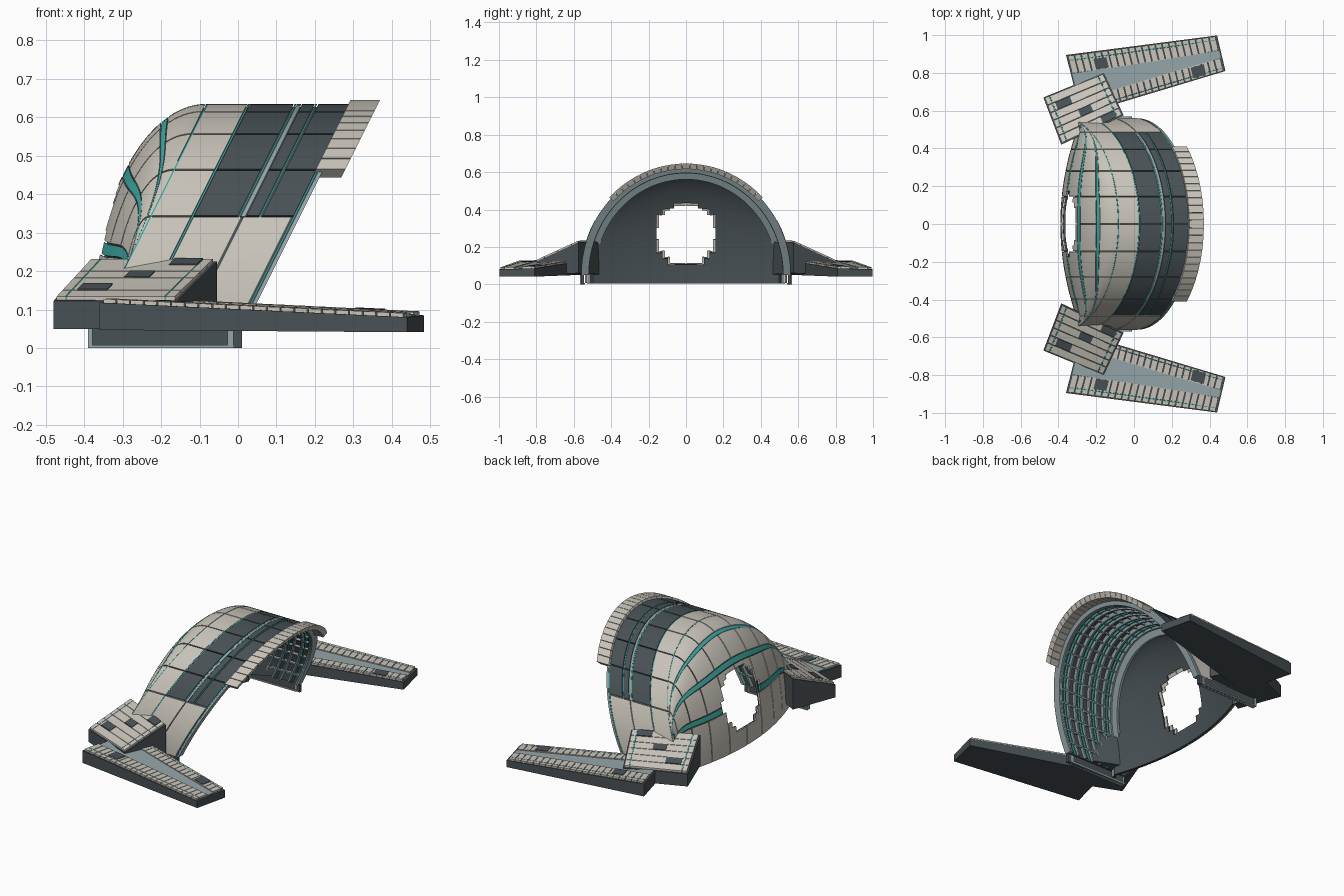
import bpy, bmesh, math
from mathutils import Vector

if "Cube" in bpy.data.objects:
    bpy.data.objects.remove(bpy.data.objects["Cube"])


def material(name, rgb):
    m = bpy.data.materials.new(name)
    m.diffuse_color = (*rgb, 1)
    m.use_nodes = True
    m.node_tree.nodes["Principled BSDF"].inputs["Base Color"].default_value = m.diffuse_color
    return m


BEIGE = material("beige", (.58, .55, .49))
DARK = material("dark", (.065, .082, .09))
TEAL = material("teal", (.05, .4, .37))
GREY = material("blue_grey", (.30, .38, .40))


def finish(name, bm, mat, mirror):
    bmesh.ops.recalc_face_normals(bm, faces=bm.faces)
    me = bpy.data.meshes.new(name)
    bm.to_mesh(me)
    bm.free()
    ob = bpy.data.objects.new(name, me)
    bpy.context.collection.objects.link(ob)
    me.materials.append(mat)
    bpy.ops.object.select_all(action='DESELECT')
    ob.select_set(True)
    bpy.context.view_layer.objects.active = ob
    bpy.ops.object.shade_smooth_by_angle(angle=math.radians(30))
    if mirror:
        ob.modifiers.new("mirror", 'MIRROR').use_axis = (False, True, False)
    return ob


def panels(name, f, rects, mat, d=0, th=.01, n=1, m=1, hole=0, mirror=False):
    """Thick patches of the surface f(p, q, depth), one per (p0, p1, q0, q1)."""
    bm = bmesh.new()
    for p0, p1, q0, q1 in rects:
        P = [p0 + (p1 - p0) * i / n for i in range(n + 1)]
        Q = [q0 + (q1 - q0) * j / m for j in range(m + 1)]
        V = [[[bm.verts.new(f(p, q, dd)) for dd in (d, d + th)] for q in Q] for p in P]
        keep = set()
        for i in range(n):
            for j in range(m):
                c = Vector(f((P[i] + P[i + 1]) / 2, (Q[j] + Q[j + 1]) / 2, d))
                if math.hypot(c.y, c.z - .27) >= hole:
                    keep.add((i, j))
        for i, j in keep:
            ring = [V[i][j], V[i + 1][j], V[i + 1][j + 1], V[i][j + 1]]
            bm.faces.new([v[0] for v in ring])
            bm.faces.new([v[1] for v in reversed(ring)])
            for k, nb in enumerate([(i, j - 1), (i + 1, j), (i, j + 1), (i - 1, j)]):
                if nb not in keep:
                    a, b = ring[k], ring[(k + 1) % 4]
                    bm.faces.new([a[0], a[1], b[1], b[0]])
    bmesh.ops.delete(bm, geom=[v for v in bm.verts if not v.link_faces], context='VERTS')
    return finish(name, bm, mat, mirror)


def prism(name, top, base, mat, mirror=True):
    bm = bmesh.new()
    A = [bm.verts.new(p) for p in top]
    B = [bm.verts.new((p[0], p[1], z)) for p, z in zip(top, base)]
    bm.faces.new(A)
    bm.faces.new(B[::-1])
    for i in range(len(A)):
        j = (i + 1) % len(A)
        bm.faces.new([A[i], B[i], B[j], A[j]])
    return finish(name, bm, mat, mirror)


def barrel(u, a, d):
    """Leaning half-barrel: u runs forward, a is the arch angle in degrees."""
    r = math.radians(a)
    z = .05 + (.585 - d) * math.sin(r)
    return (-.40 + u + .5 * z, (.56 - d) * math.cos(r), z)


def dome(a, v, d):
    """Rear hood: v runs from the barrel edge (0) down to the ground (1)."""
    r = math.radians(a)
    y, zt = (.56 - d) * math.cos(r), .05 + (.585 - d) * math.sin(r)
    ax = -.40 + .5 * zt
    xb = min(-.28 + d - .11 * (1 - (y / .56) ** 2), ax - .004)
    t = math.pi / 2 * v ** (1 + 1.5 * abs(math.cos(r)) ** 4)
    return (ax + (xb - ax) * math.sin(t), y, .004 + (zt - .004) * math.cos(t))


def quad(c):
    c = [Vector(p) for p in c]
    return lambda s, t, d: (c[0].lerp(c[1], s)).lerp(c[3].lerp(c[2], s), t) + Vector((0, 0, d))


def arcs(u0, u1, a0, a1, step, gap=.25):
    return [(u0, u1, a + gap, a + step - gap) for a in range(a0, a1, step)]


# barrel skin
panels("barrel_rear_panels", barrel, arcs(.004, .107, 0, 180, 15), BEIGE, n=1, m=6)
for i, (u0, u1) in enumerate([(.114, .228), (.250, .282), (.292, .372)]):
    panels(f"barrel_dark_panels_{i}", barrel, arcs(u0, u1, 30, 150, 15), DARK, n=1, m=6)
panels("barrel_lower_panels", barrel, [(u, u + .125, a + .3, a + 29.7) for u in (.114, .244) for a in (0, 150)],
       BEIGE, d=-.002, n=1, m=10)
panels("barrel_teal_lines", barrel, [(u, u + .005, 0, 180) for u in (0, .108, .23, .284, .373)],
       TEAL, d=.001, n=1, m=72)
panels("barrel_grey_strip", barrel, [(.236, .248, 30, 150)], GREY, d=.001, n=1, m=48)
panels("barrel_front_rim", barrel, [(.379, .39, 0, 180)], GREY, d=0, th=.04, n=1, m=72)
panels("barrel_liner", barrel, [(.002, .385, 0, 180)], DARK, d=.008, th=.015, n=1, m=72)

# lattice inside the barrel
panels("inner_ribs_grey", barrel, [(.02 + .05 * i, .03 + .05 * i, 0, 180) for i in range(8)],
       GREY, d=.024, th=.018, n=1, m=48)
panels("inner_ribs_teal", barrel, [(.04 + .1 * i, .045 + .1 * i, 0, 180) for i in range(4)],
       TEAL, d=.024, th=.012, n=1, m=48)
panels("inner_stringers", barrel, [(.01, .38, a - .5, a + .5) for a in range(6, 180, 7)],
       GREY, d=.024, th=.012)
panels("inner_rear_frame", barrel, [(.0, .014, 0, 180)], GREY, d=.024, th=.05, n=1, m=72)

# visor of small blocks over the front edge
panels("visor_blocks", barrel, [(.37, .447, a + .12, a + 3.88) for a in range(44, 136, 4)],
       BEIGE, d=-.011, th=.03)

# rear hood with a stepped round opening
bands = [(.004, .205), (.25, .455), (.505, .70), (.745, .995)]
panels("hood_panels", dome, [(a + .25, a + 14.75, v0, v1) for a in range(15, 165, 15) for v0, v1 in bands],
       BEIGE, n=5, m=7, hole=.165)
panels("hood_teal_bands", dome, [(15, 165, v0, v1) for v0, v1 in ((.21, .245), (.46, .50), (.705, .74))],
       TEAL, d=.001, n=50, m=2, hole=.165)
panels("hood_liner", dome, [(15, 165, 0, 1)], DARK, d=.011, th=.012, n=44, m=28, hole=.175)

# skirts and feet under the barrel ends
prism("side_skirt", [(-.385, .562, .052), (.01, .562, .052), (.01, .545, .052), (-.385, .545, .052)],
      [.0] * 4, DARK)
prism("skirt_sill", [(-.39, .568, .008), (-.01, .568, .008), (-.01, .54, .008), (-.39, .54, .008)],
      [0] * 4, GREY)
for i, (x0, x1) in enumerate([(-.39, -.378), (-.027, -.012)]):
    prism(f"skirt_post_{i}", [(x0, .568, .05), (x1, .568, .05), (x1, .545, .05), (x0, .545, .05)],
          [0] * 4, GREY)

# shoulder pads
pad_top = [(-.48, .67, .122), (-.16, .80, .122), (-.055, .575, .225), (-.385, .42, .225)]
pad = quad(pad_top)
prism("pad_body", pad_top, [.05, .05, .06, .05], DARK)
panels("pad_slats", pad, [(s0, s1, .02 + i * .16, .17 + i * .16) for i in range(6)
                          for s0, s1 in ((.02, .09), (.105, .895), (.91, .98))],
       BEIGE, d=-.002, th=.012, mirror=True)
panels("pad_teal_lines", pad, [(s, s + .012, .02, .98) for s in (.092, .897)],
       TEAL, d=-.002, th=.011, mirror=True)
panels("pad_dark_inserts", pad, [(.14, .38, .18, .33), (.42, .62, .5, .65), (.68, .9, .82, .97)],
       DARK, d=.0, th=.0125, mirror=True)

# side wings: body, two rows of slats and a smooth stripe between them
wing_top = [(-.36, .895, .118), (.44, .998, .08), (.484, .81, .085), (-.28, .58, .122)]
wing_flat = quad(wing_top)
prism("wing_body", wing_top, [.047, .041, .041, .05], DARK)


def wing(s, q, d):
    """q 0-1 outer slats, 1-2 stripe, 2-3 inner slats."""
    edge = [.02, .32 + .1 * s, .78 - .16 * s, .98]
    k = min(int(q), 2)
    return wing_flat(s, edge[k] + (edge[k + 1] - edge[k]) * (q - k), d)


N = 22
cells = [(.01 + i * .98 / N, .01 + (i + .9) * .98 / N) for i in range(N)]
panels("wing_slats", wing, [(s0, s1, q0, q1) for s0, s1 in cells
                            for q0, q1 in ((0, .22), (.28, .98), (2.02, 2.75), (2.81, 3))],
       BEIGE, d=-.002, th=.012, mirror=True)
panels("wing_teal_lines", wing, [(.01, .99, q, q + .06) for q in (.22, 2.75)],
       TEAL, d=-.002, th=.011, mirror=True)
panels("wing_stripe", wing, [(.01, .99, 1, 2)], GREY, d=-.002, th=.007, mirror=True)
panels("wing_dark_inserts", wing, [(.17, .255, .35, .95), (.78, .87, 2.1, 2.9)],
       DARK, d=0, th=.0125, mirror=True)
